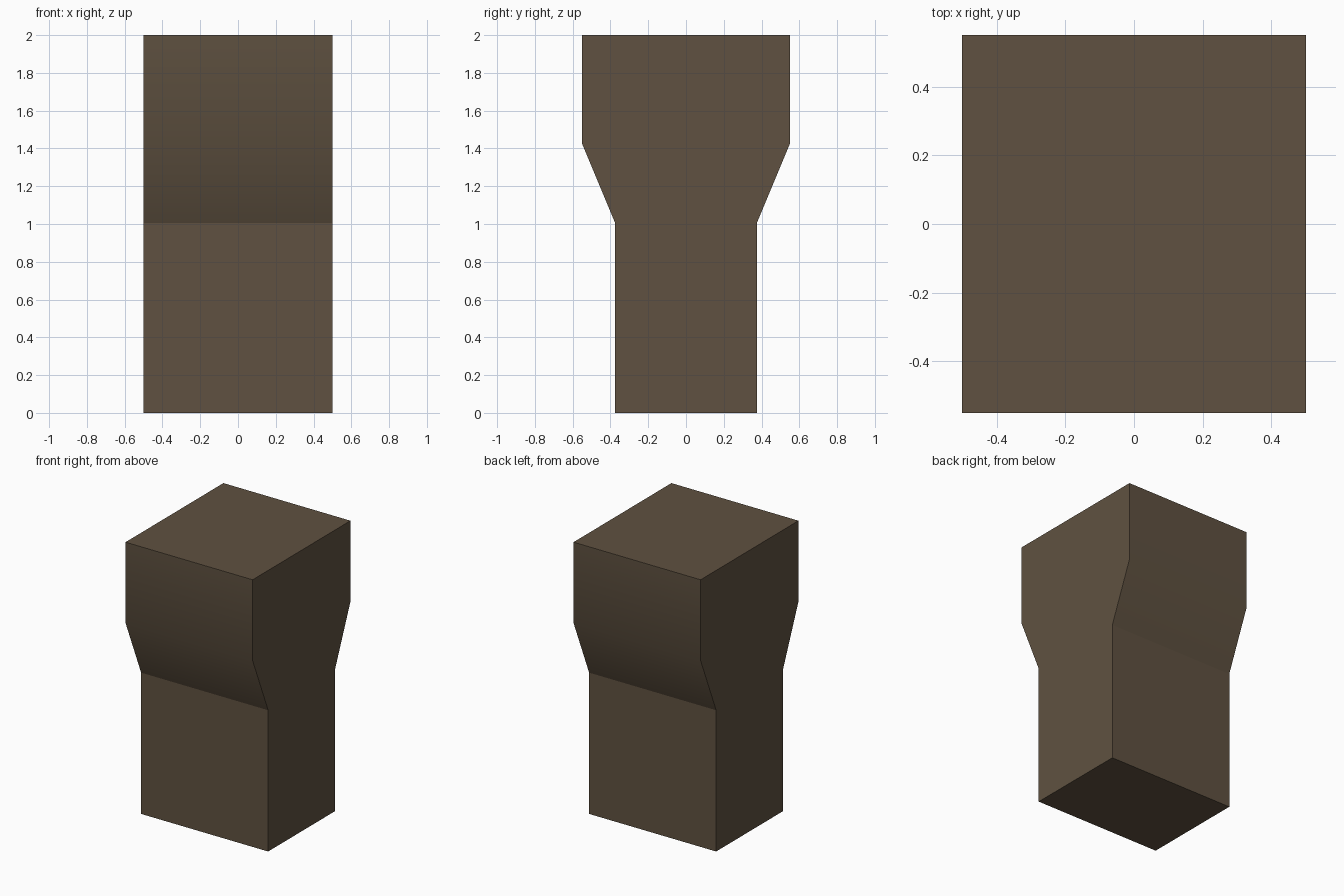
import bpy, bmesh

if "Cube" in bpy.data.objects:
    bpy.data.objects.remove(bpy.data.objects["Cube"])

# Side profile (y, z), front half; mirrored for the back
half = [(-0.375, 0), (-0.375, 1.005), (-0.55, 1.425), (-0.55, 2)]
profile = half + [(-y, z) for y, z in reversed(half)]

mat = bpy.data.materials.new("dark brown")
mat.diffuse_color = (0.115, 0.083, 0.052, 1)
mat.use_nodes = True
mat.node_tree.nodes["Principled BSDF"].inputs["Base Color"].default_value = mat.diffuse_color

# Flared post: profile extruded across the width
bm = bmesh.new()
face = bm.faces.new([bm.verts.new((-0.5, y, z)) for y, z in profile])
ext = bmesh.ops.extrude_face_region(bm, geom=[face], use_keep_orig=True)
moved = [v for v in ext["geom"] if isinstance(v, bmesh.types.BMVert)]
bmesh.ops.translate(bm, verts=moved, vec=(1, 0, 0))
bmesh.ops.recalc_face_normals(bm, faces=bm.faces)

# Only the upper bend of the flare is smooth, every other edge is crisp
for f in bm.faces:
    f.smooth = True
for e in bm.edges:
    e.smooth = all(abs(v.co.z - 1.425) < 0.01 for v in e.verts)

mesh = bpy.data.meshes.new("flared_post")
bm.to_mesh(mesh)
bm.free()
mesh.materials.append(mat)
post = bpy.data.objects.new("flared_post", mesh)
bpy.context.collection.objects.link(post)
